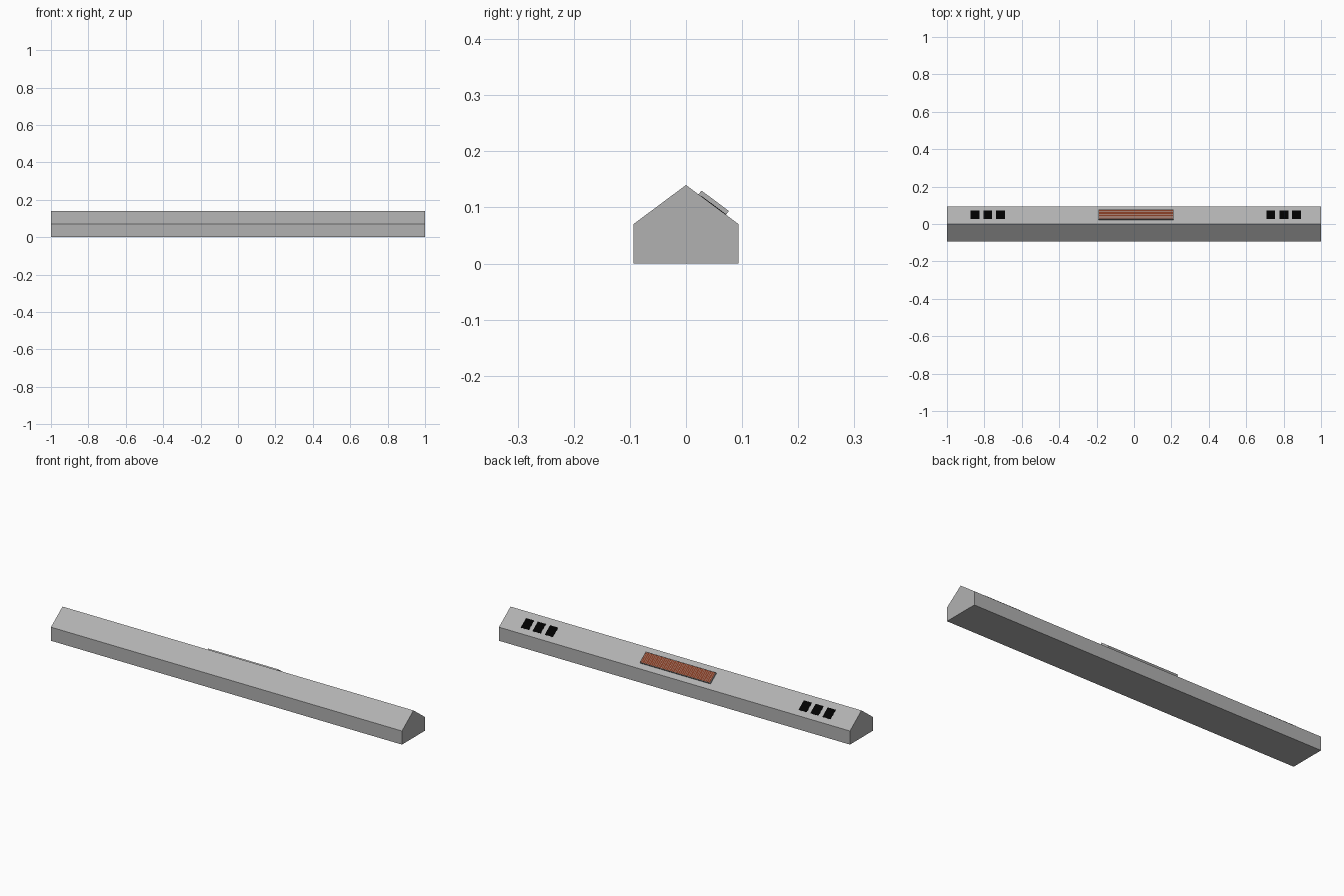
import bpy, bmesh, math
from mathutils import Matrix, Vector

if "Cube" in bpy.data.objects:
    bpy.data.objects.remove(bpy.data.objects["Cube"])

HALF_W, EAVE, RIDGE = 0.094, 0.07, 0.14
SLOPE = math.atan2(RIDGE - EAVE, HALF_W)
BACK = Matrix.Translation((0, 0, RIDGE)) @ Matrix.Rotation(-SLOPE, 4, 'X')


def material(name, color):
    m = bpy.data.materials.new(name)
    m.diffuse_color = (*color, 1)
    m.use_nodes = True
    m.node_tree.nodes["Principled BSDF"].inputs["Base Color"].default_value = m.diffuse_color
    return m


def finish(name, bm, *mats):
    me = bpy.data.meshes.new(name)
    bm.to_mesh(me)
    bm.free()
    ob = bpy.data.objects.new(name, me)
    bpy.context.collection.objects.link(ob)
    for m in mats:
        me.materials.append(m)
    return ob


def roof_boxes(name, boxes, mat):
    """Boxes (x0, x1, s0, s1, h0, h1): s runs down the back slope, h off it."""
    bm = bmesh.new()
    for x0, x1, s0, s1, h0, h1 in boxes:
        centre = Vector((x0 + x1, s0 + s1, h0 + h1)) / 2
        size = Matrix.Diagonal((x1 - x0, s1 - s0, h1 - h0, 1))
        bmesh.ops.create_cube(bm, size=1, matrix=BACK @ Matrix.Translation(centre) @ size)
    return finish(name, bm, mat)


grey = material("grey", (0.44, 0.44, 0.44))
black = material("black", (0, 0, 0))
brown = material("brown", (0.22, 0.044, 0.017))

# Long gabled body
profile = [(-HALF_W, 0), (HALF_W, 0), (HALF_W, EAVE), (0, RIDGE), (-HALF_W, EAVE)]
bm = bmesh.new()
face = bm.faces.new([bm.verts.new((-1, y, z)) for y, z in profile])
ext = bmesh.ops.extrude_face_region(bm, geom=[face])
bmesh.ops.translate(bm, vec=(2, 0, 0),
                    verts=[v for v in ext["geom"] if isinstance(v, bmesh.types.BMVert)])
bmesh.ops.recalc_face_normals(bm, faces=bm.faces)
finish("body", bm, grey)

# Central grille: shallow frame with a centre bar
X0, X1, S0, S1, H = -0.19, 0.21, 0.028, 0.089, 0.0085
t = 0.002
roof_boxes("grille_frame", [
    (X0, X1, S0, S0 + t, 0, H), (X0, X1, S1 - t, S1, 0, H),
    (X0, X0 + t, S0 + t, S1 - t, 0, H), (X1 - t, X1, S0 + t, S1 - t, 0, H),
], grey)

# Finely ribbed sheet: broad brown slats with narrow grey gaps between
bm = bmesh.new()
n = 10
pitch = (S1 - S0 - 2 * t) / n
rows = []
for i in range(n):
    for part, h in ((0, H - 0.0005), (0.15, H - 0.0003)):
        s = S0 + t + (i + part) * pitch
        rows.append([bm.verts.new(BACK @ Vector((x, s, h))) for x in (X0 + t, X1 - t)])
rows.append([bm.verts.new(BACK @ Vector((x, S1 - t, H - 0.0005))) for x in (X0 + t, X1 - t)])
for i, (a, b) in enumerate(zip(rows, rows[1:])):
    f = bm.faces.new((a[0], a[1], b[1], b[0]))
    f.material_index = 1 if i % 2 == 0 else 0
    f.normal_update()
    if f.normal.z < 0:
        f.normal_flip()
finish("grille_slats", bm, brown, grey)

# Two groups of three flat black vents
for side, centres in (("left", (-0.85, -0.781, -0.714)), ("right", (0.732, 0.802, 0.869))):
    roof_boxes(side + "_vents",
               [(x - 0.023, x + 0.023, 0.034, 0.088, -0.001, 0.0008) for x in centres], black)
